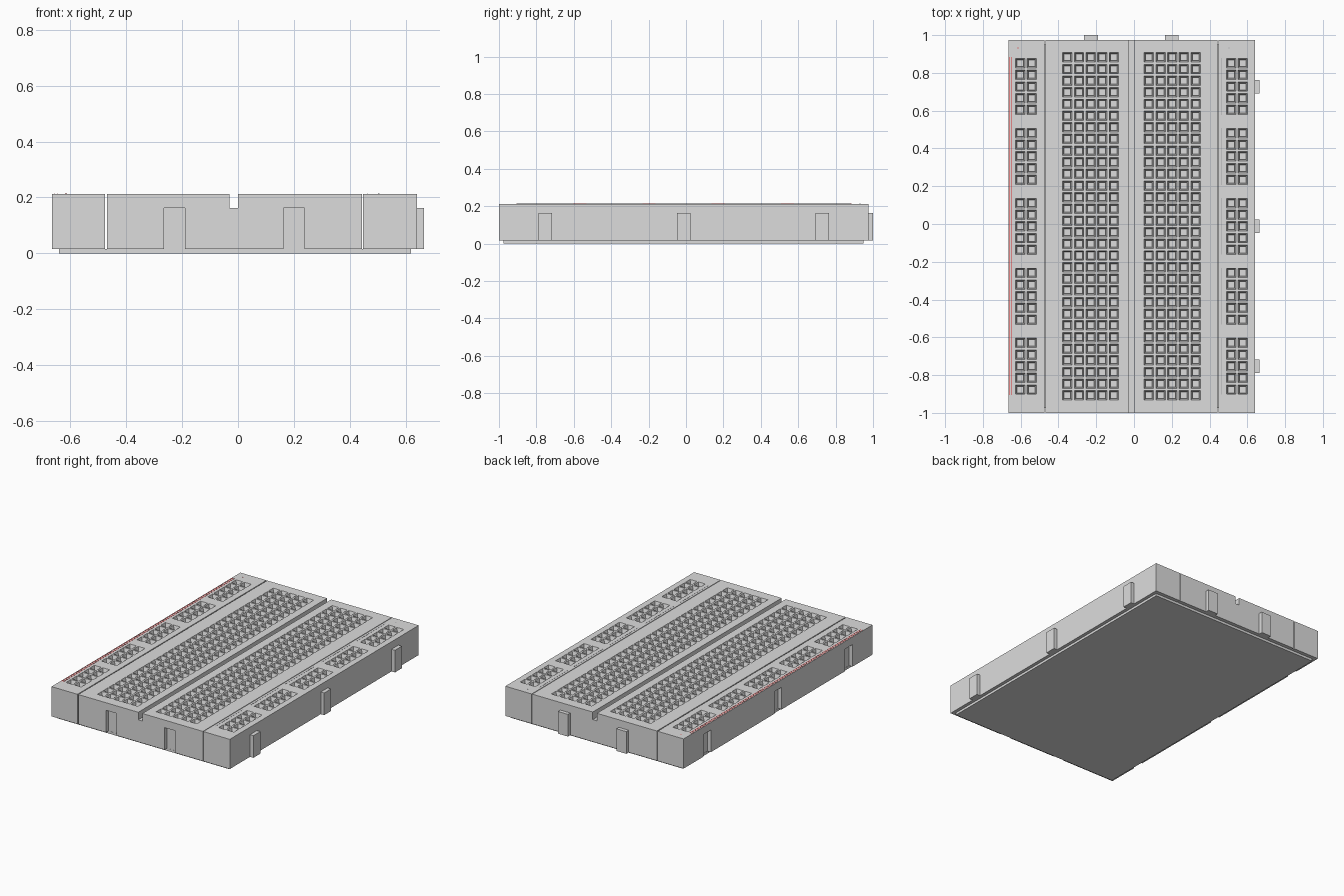
import bpy, bmesh
from mathutils import Vector

if "Cube" in bpy.data.objects:
    bpy.data.objects.remove(bpy.data.objects["Cube"])

C = -0.0135          # centre of the hole layout (body is offset by the side tabs)
CY = -0.0125
X0, X1, Y0, Y1 = -0.665, 0.64, -1.0, 0.975
Z0, Z1, ZT = 0.016, 0.2125, 0.1625
P, H = 0.0617, 0.025  # hole pitch, half size of a hole mouth


def material(name, rgb):
    m = bpy.data.materials.new(name)
    m.diffuse_color = (*rgb, 1)
    m.use_nodes = True
    m.node_tree.nodes["Principled BSDF"].inputs["Base Color"].default_value = m.diffuse_color
    return m


grey = material("light_grey", (0.72, 0.72, 0.72))
red = material("stripe_red", (0.8, 0.03, 0.03))
dim = material("stripe_grey", (0.4, 0.4, 0.42))


def finish(name, bm, mat):
    me = bpy.data.meshes.new(name)
    bm.to_mesh(me)
    bm.free()
    ob = bpy.data.objects.new(name, me)
    bpy.context.collection.objects.link(ob)
    if mat:
        me.materials.append(mat)
    return ob


def boxes(name, items, mat=None):
    """Boxes given as (x0, x1, y0, y1, z0, z1), joined in one object."""
    bm = bmesh.new()
    for x0, x1, y0, y1, z0, z1 in items:
        for v in bmesh.ops.create_cube(bm, size=1)["verts"]:
            v.co = Vector((x1 if v.co.x > 0 else x0,
                           y1 if v.co.y > 0 else y0,
                           z1 if v.co.z > 0 else z0))
    return finish(name, bm, mat)


def panel(name, x0, x1, cols, rows):
    """Block whose top is a grid with a funnel-shaped socket at each col/row."""
    xs = sorted([x0, x1] + [c + s for c in cols for s in (-H, H)])
    ys = sorted([Y0, Y1] + [r + s for r in rows for s in (-H, H)])
    bm = bmesh.new()
    grid = [[bm.verts.new((x, y, Z1)) for y in ys] for x in xs]
    holes = []
    for i in range(len(xs) - 1):
        for j in range(len(ys) - 1):
            f = bm.faces.new((grid[i][j], grid[i + 1][j],
                              grid[i + 1][j + 1], grid[i][j + 1]))
            if i % 2 and j % 2:
                holes.append(f)
    bm.normal_update()
    # walls and underside
    rim = [e for e in bm.edges if e.is_boundary]
    geom = bmesh.ops.extrude_edge_only(bm, edges=rim)["geom"]
    for v in geom:
        if isinstance(v, bmesh.types.BMVert):
            v.co.z = Z0
    bmesh.ops.edgeloop_fill(bm, edges=[e for e in bm.edges if e.is_boundary])
    bmesh.ops.recalc_face_normals(bm, faces=bm.faces[:])
    # sockets: tapered mouth, then a short straight shaft
    bmesh.ops.inset_individual(bm, faces=holes, thickness=0.011, depth=-0.025)
    for f in holes:
        f.normal_update()
    bottom = bmesh.ops.extrude_discrete_faces(bm, faces=holes)["faces"]
    for f in bottom:
        for v in f.verts:
            v.co.z -= 0.02
    bmesh.ops.recalc_face_normals(bm, faces=bm.faces[:])
    return finish(name, bm, grey)


# hole layout
main_rows = [CY + (k - 14.5) * P for k in range(30)]
rail_rows = [CY + (k - 14) * P for k in range(29) if k % 6 != 5]
main_cols = [C + s * (0.0925 + k * P) for s in (-1, 1) for k in range(5)]
rail_cols = [0.528, 0.589]

body = [
    panel("left_power_rail", X0, -0.475, [C - c for c in rail_cols], rail_rows),
    panel("centre_block", -0.469, 0.443, main_cols, main_rows),
    panel("right_power_rail", 0.447, X1, [C + c for c in rail_cols], rail_rows),
]

# slots that receive a neighbour's tabs, and the centre trough
side_y = [CY + d for d in (-0.74, 0, 0.74)]
end_x = [C - 0.214, C + 0.214]
T = 0.038
cutter = boxes("slot_cutter",
               [(X0 - 0.1, X0 + 0.026, y - T, y + T, -0.1, ZT) for y in side_y]
               + [(x - T, x + T, Y0 - 0.1, Y0 + 0.026, -0.1, ZT) for x in end_x]
               + [(-0.03, 0.0, Y0 - 0.1, Y1 + 0.1, ZT, 0.4)])
cutter.hide_render = True
cutter.display_type = 'WIRE'
for ob in body[:2]:
    mod = ob.modifiers.new("slots", 'BOOLEAN')
    mod.operation = 'DIFFERENCE'
    mod.solver = 'EXACT'
    mod.object = cutter

# interlocking tabs on the right side and the back
boxes("side_tabs", [(X1 - 0.005, 0.665, y - 0.036, y + 0.036, Z0, ZT) for y in side_y], grey)
boxes("back_tabs", [(x - 0.036, x + 0.036, Y1 - 0.005, 1.0, Z0, ZT) for x in end_x], grey)

# adhesive backing
boxes("base_plate", [(X0 + 0.025, X1 - 0.022, Y0 + 0.025, Y1 - 0.025, 0, Z0)], grey)

# printed stripes and polarity dots
S0, S1 = Z1 - 0.001, Z1 + 0.0008
boxes("red_stripe", [(x, x + 0.003, -0.905, 0.885, S0, S1) for x in (-0.659, -0.648)]
      + [(-0.618, -0.612, 0.928, 0.934, S0, S1)], red)
segments = [CY + (6 * k - 12) * P for k in range(5)]
boxes("grey_stripe", [(0.461, 0.464, y - 0.15, y + 0.15, S0, S1) for y in segments]
      + [(0.5, 0.506, 0.928, 0.934, S0, S1)], dim)
